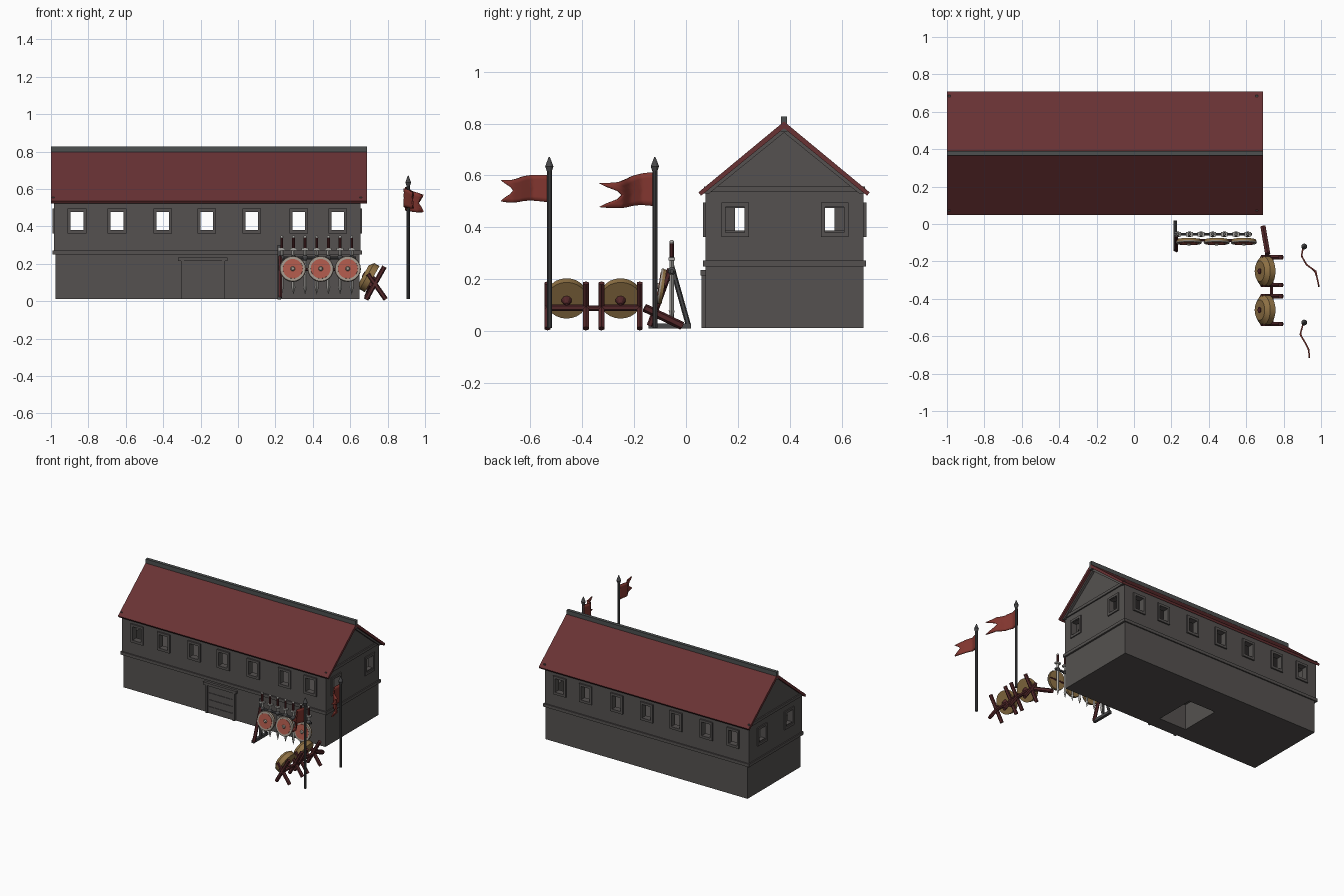
import bpy
import bmesh
import math
from mathutils import Vector

cube = bpy.data.objects.get("Cube")
if cube:
    bpy.data.objects.remove(cube, do_unlink=True)


def material(name, r, g, b):
    m = bpy.data.materials.new(name)
    m.use_nodes = True
    m.diffuse_color = (r, g, b, 1)
    m.node_tree.nodes["Principled BSDF"].inputs["Base Color"].default_value = (r, g, b, 1)
    return m


STONE = material("grey wall", .09, .083, .08)
RIDGE = material("ridge grey", .075, .08, .08)
ROOF = material("roof red", .14, .032, .034)
WOOD = material("dark red wood", .085, .02, .022)
STRAW = material("straw gold", .28, .17, .06)
CLOTH = material("banner red", .22, .036, .028)
PAINT = material("shield red", .42, .10, .07)
PALE = material("pale rim", .36, .31, .26)
STEEL = material("steel", .38, .37, .35)
IRON = material("dark iron", .065, .065, .068)


def finish(name, bm, mat, smooth=False):
    bmesh.ops.recalc_face_normals(bm, faces=bm.faces)
    me = bpy.data.meshes.new(name)
    bm.to_mesh(me)
    bm.free()
    ob = bpy.data.objects.new(name, me)
    me.materials.append(mat)
    bpy.context.collection.objects.link(ob)
    if smooth:
        bpy.ops.object.select_all(action='DESELECT')
        ob.select_set(True)
        bpy.context.view_layer.objects.active = ob
        bpy.ops.object.shade_smooth_by_angle()
    return ob


def box(name, x, y, z, mat):
    bm = bmesh.new()
    bmesh.ops.create_cube(bm, size=1)
    for v in bm.verts:
        v.co = [lo + (c + .5) * (hi - lo) for c, (lo, hi) in zip(v.co, (x, y, z))]
    return finish(name, bm, mat)


def prism(name, profile, x0, x1, mat):
    """Extrude a y-z profile along x."""
    bm = bmesh.new()
    f = bm.faces.new([bm.verts.new((x0, y, z)) for y, z in profile])
    ext = bmesh.ops.extrude_face_region(bm, geom=[f])["geom"]
    for v in ext:
        if isinstance(v, bmesh.types.BMVert):
            v.co.x = x1
    return finish(name, bm, mat)


def rod(name, a, b, r, mat, r2=None, sides=10):
    a, b = Vector(a), Vector(b)
    bm = bmesh.new()
    bmesh.ops.create_cone(bm, cap_ends=True, segments=sides, radius1=r,
                          radius2=r if r2 is None else r2, depth=(b - a).length)
    ob = finish(name, bm, mat, sides > 6)
    ob.location = (a + b) / 2
    ob.rotation_euler = (b - a).to_track_quat('Z', 'Y').to_euler()
    return ob


def ball(name, p, r, mat):
    bm = bmesh.new()
    bmesh.ops.create_uvsphere(bm, u_segments=10, v_segments=6, radius=r)
    finish(name, bm, mat, True).location = p


def cut(ob, cutters):
    for c in cutters:
        c.hide_render = True
        mod = ob.modifiers.new("cut", 'BOOLEAN')
        mod.operation, mod.object, mod.solver = 'DIFFERENCE', c, 'EXACT'
    bpy.context.view_layer.update()
    dg = bpy.context.evaluated_depsgraph_get()
    me = bpy.data.meshes.new_from_object(ob.evaluated_get(dg))
    ob.modifiers.clear()
    ob.data = me
    for c in cutters:
        bpy.data.objects.remove(c, do_unlink=True)


# House walls, hollow upstairs, with window openings
MID = .378
window_x = [-.861, -.647, -.402, -.167, .074, .325, .533]
lower = box("lower_storey", (-.975, .65), (.075, .685), (.013, .25), STONE)
cut(lower, [box("recess", (-.3, -.08), (.17, .47), (-.1, .2), STONE)])
upper = prism("upper_storey", [(.075, .25), (.075, .535), (MID, .785), (.685, .535), (.685, .25)],
              -.985, .655, STONE)
holes = [box("room", (-.95, .62), (.11, .65), (.27, .52), STONE)]
for x in window_x:
    holes.append(box("opening", (x - .034, x + .034), (-.1, 1), (.38, .478), STONE))
for x0, x1, off in ((.5, 1, .192), (-1.2, -.8, .155)):
    for s in (-1, 1):
        c = MID + .003 + s * off
        holes.append(box("opening", (x0, x1), (c - .037, c + .037), (.387, .475), STONE))
cut(upper, holes)


# Raised frames round the windows; axis 0 lies along x, axis 1 along y
def frame(axis, c, half, face, out):
    depth = tuple(sorted((face, face + out)))
    parts = [((c - half - .016, c - half), (.362, .495)), ((c + half, c + half + .016), (.362, .495)),
             ((c - half, c + half), (.478, .495)), ((c - half, c + half), (.362, .38))]
    for w, z in parts:
        box("window_frame", w if axis == 0 else depth, depth if axis == 0 else w, z, STONE)


for x in window_x:
    frame(0, x, .034, .075, -.01)
    frame(0, x, .034, .685, .01)
for s in (-1, 1):
    frame(1, MID + .003 + s * .192, .037, .655, .008)
    frame(1, MID + .003 + s * .155, .037, -.985, -.008)

# Floor bands and gable beams
box("floor_band", (-.993, .663), (.066, .694), (.25, .272), STONE)
box("gable_beam_right", (.65, .664), (.07, .69), (.537, .558), STONE)
box("gable_beam_left", (-.994, -.98), (.07, .69), (.537, .558), STONE)

# Roof slopes and ridge
for name, s in (("roof_front", -1), ("roof_back", 1)):
    prism(name, [(MID + s * .33, .535), (MID, .808), (MID, .782), (MID + s * .32, .522)],
          -1, .69, ROOF)
    prism("barge_board", [(MID + s * .31, .53), (MID, .785), (MID, .765), (MID + s * .29, .53)],
          .655, .672, STONE)
box("ridge_beam", (-1, .69), (MID - .012, MID + .012), (.77, .828), RIDGE)

# Door with planks, jambs and lintel
box("door", (-.3, -.075), (.068, .08), (.013, .22), STONE)
for i in range(4):
    z = .018 + i * .05
    box("door_plank", (-.285, -.09), (.064, .07), (z, z + .045), STONE)
for x in (-.305, -.085):
    box("door_jamb", (x, x + .015), (.06, .08), (.013, .215), STONE)
box("door_lintel", (-.32, -.055), (.056, .08), (.215, .235), STONE)

# Weapon rack
box("rack_foot", (.21, .23), (-.145, .02), (.01, .03), IRON)
rod("rack_back_leg", (.22, .01, .02), (.22, -.055, .25), .01, IRON, sides=6)
rod("rack_front_leg", (.226, -.14, .02), (.226, -.06, .24), .012, WOOD, sides=6)
rod("rack_bar", (.21, -.055, .23), (.63, -.055, .23), .008, IRON)
rod("shield_rail", (.23, -.085, .17), (.65, -.09, .17), .008, WOOD)
box("rack_post", (.212, .228), (-.063, -.047), (.02, .3), IRON)

# Hanging swords, hilts up
for i in range(7):
    x, y = .234 + i * .0623, -.055
    ball("sword_pommel", (x, y, .343), .009, STEEL)
    rod("sword_grip", (x, y, .285), (x, y, .338), .008, WOOD)
    box("sword_guard", (x - .018, x + .018), (y - .012, y + .012), (.272, .284), STEEL)
    rod("sword_blade", (x, y, .08), (x, y, .274), .009, STEEL, sides=4)
    rod("sword_point", (x, y, .08), (x, y, .035), .012, STEEL, 0, 4)
    ball("sword_hook", (x, y, .232), .016, IRON)

# Round shields leaning back on the rail
for x in (.293, .442, .587):
    c = Vector((x, -.092, .172))
    n = Vector((0, -1, .15)).normalized()
    for name, a, b, r, m, r2 in (("shield_back", -.008, .004, .066, STRAW, .068),
                                 ("shield_rim", .004, .012, .07, PALE, .067),
                                 ("shield_face", .008, .014, .054, PAINT, .053),
                                 ("shield_boss", .012, .022, .014, PALE, .008)):
        rod(name, c + n * a, c + n * b, r, m, r2, 20)

# Straw targets on crossed legs
lean = Vector((.1, 0, .18)).normalized()
n = Vector((-lean.z, 0, lean.x))
for y in (-.46, -.252):
    c = Vector((.70, y, .128))
    rod("target_disc", c - n * .02, c + n * .012, .08, STRAW, sides=24)
    rod("target_bulge", c + n * .012, c + n * .032, .08, STRAW, .055, 24)
    rod("target_centre", c + n * .03, c + n * .036, .016, WOOD)
    rod("target_peg", c - n * .02, c - n * .05, .02, WOOD, .006)
    for s in (-1, 1):
        ly = y + s * .074
        rod("stand_long_leg", (.685, ly, .01), (.783, ly, .185), .013, WOOD, sides=6)
        rod("stand_short_leg", (.79, ly, .01), (.695, ly, .145), .013, WOOD, sides=6)
    rod("stand_crossbar", (.735, y - .085, .09), (.735, y + .085, .09), .012, WOOD, sides=6)
rod("stand_link", (.735, -.40, .088), (.735, -.31, .088), .01, WOOD, sides=6)
rod("loose_beam", (.715, -.16, .09), (.69, -.015, .02), .016, WOOD, sides=6)


# Banner poles with swallow-tailed flags
def flag(path, hoist, tail, notch):
    pts = [Vector(p) for p in path]
    cols, rows = 16, 6

    def along(s):
        t = min(s, .9999) * (len(pts) - 1)
        i = int(t)
        f = t - i
        f = f * f * (3 - 2 * f) * .5 + f * .5
        return pts[i].lerp(pts[i + 1], f)
    bm = bmesh.new()
    grid = []
    for i in range(cols + 1):
        u = i / cols
        line = []
        for j in range(rows + 1):
            v = j / rows
            p = along(u * (1 - notch * (1 - abs(2 * v - 1))))
            lo = hoist[0] + u * (tail[0] - hoist[0])
            hi = hoist[1] + u * (tail[1] - hoist[1])
            z = lo + v * (hi - lo) + .006 * math.sin(u * 6)
            line.append(bm.verts.new((p.x, p.y, z)))
        grid.append(line)
    for i in range(cols):
        for j in range(rows):
            bm.faces.new((grid[i][j], grid[i + 1][j], grid[i + 1][j + 1], grid[i][j + 1]))
    ob = finish("banner", bm, CLOTH, True)
    ob.modifiers.new("thickness", 'SOLIDIFY').thickness = .008


for y in (-.12, -.527):
    rod("banner_pole", (.91, y, .012), (.91, y, .625), .0095, IRON)
    rod("spear_socket", (.91, y, .615), (.91, y, .635), .009, IRON, .016)
    rod("spear_tip", (.91, y, .635), (.91, y, .672), .016, IRON, .002)
flag([(.91, -.115), (.90, -.17), (.925, -.215), (.975, -.25), (.993, -.335)],
     (.48, .612), (.48, .572), .3)
flag([(.91, -.527), (.893, -.59), (.92, -.635), (.938, -.67), (.942, -.715)],
     (.495, .6), (.503, .585), .3)
